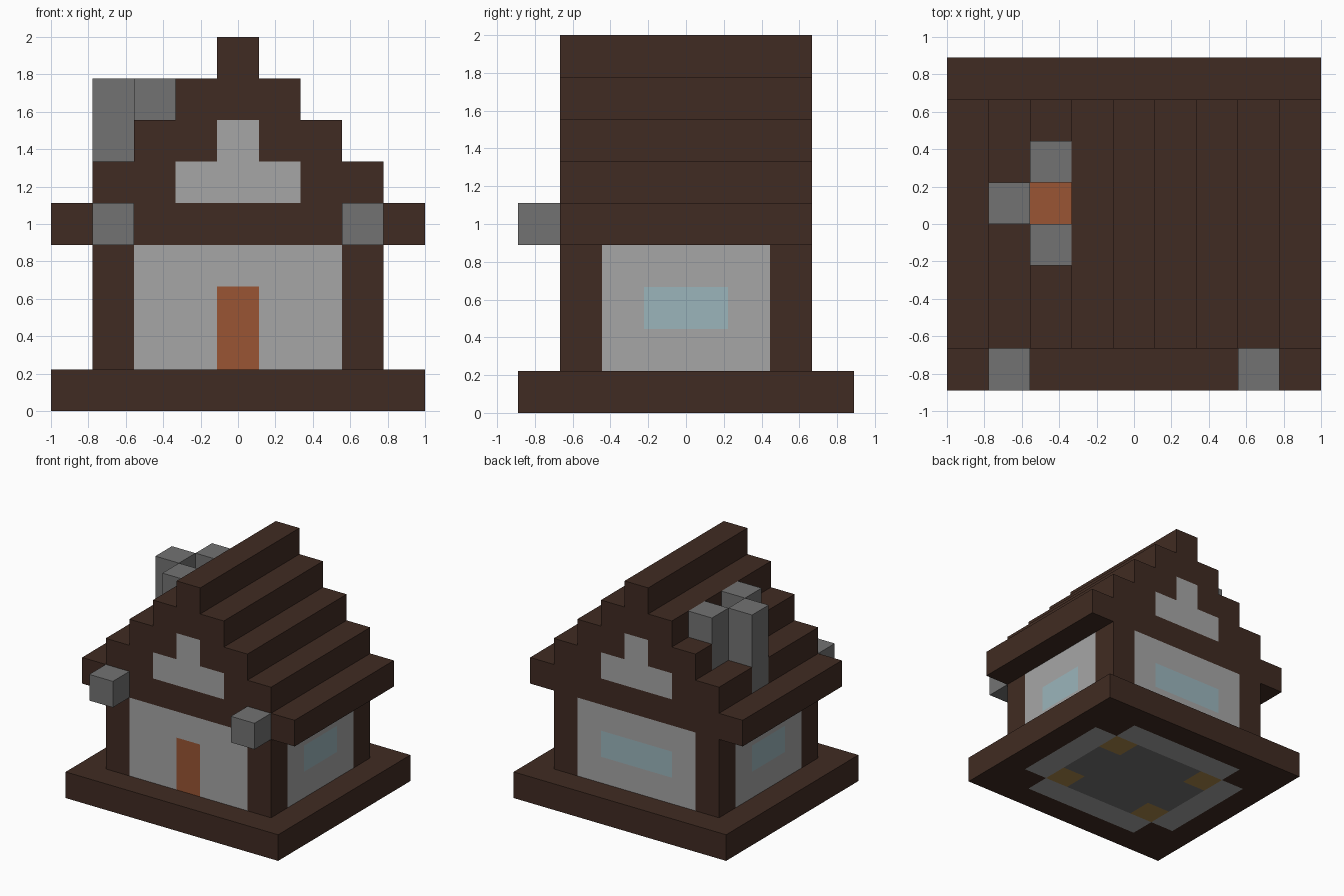
import bpy
import bmesh
from mathutils import Vector

U = 2 / 9  # edge of one building cell

cube = bpy.data.objects.get("Cube")
if cube:
    bpy.data.objects.remove(cube, do_unlink=True)


def make_material(name, rgb):
    mat = bpy.data.materials.new(name)
    mat.use_nodes = True
    mat.diffuse_color = (*rgb, 1)
    mat.node_tree.nodes["Principled BSDF"].inputs["Base Color"].default_value = (*rgb, 1)
    return mat


MATS = {
    "timber": make_material("dark timber", (0.051, 0.024, 0.016)),
    "wall": make_material("light plaster", (0.381, 0.381, 0.381)),
    "stone": make_material("grey stone", (0.171, 0.171, 0.171)),
    "orange": make_material("orange wood", (0.319, 0.089, 0.033)),
    "glass": make_material("pale blue glass", (0.327, 0.46, 0.50)),
    "gold": make_material("golden plank", (0.41, 0.25, 0.07)),
}


def block(name, x, y, z, paint):
    """Box given by (low, high) cell ranges, cut along cells; paint(c, n) picks each face's colour."""
    spans = (x, y, z)
    bm = bmesh.new()
    bmesh.ops.create_cube(bm, size=1)
    for v in bm.verts:
        v.co = Vector([s[0] if c < 0 else s[1] for c, s in zip(v.co, spans)])
    for axis, (lo, hi) in enumerate(spans):
        normal = Vector((0, 0, 0))
        normal[axis] = 1
        for step in range(1, round(hi - lo)):
            bmesh.ops.bisect_plane(bm, geom=bm.verts[:] + bm.edges[:] + bm.faces[:],
                                   plane_co=normal * (lo + step), plane_no=normal)
    bm.normal_update()
    mesh = bpy.data.meshes.new(name)
    slots = []
    for f in bm.faces:
        colour = paint(f.calc_center_median(), f.normal)
        if colour not in slots:
            slots.append(colour)
            mesh.materials.append(MATS[colour])
        f.material_index = slots.index(colour)
    bmesh.ops.scale(bm, vec=(U, U, U), verts=bm.verts)
    bm.to_mesh(mesh)
    bm.free()
    obj = bpy.data.objects.new(name, mesh)
    bpy.context.scene.collection.objects.link(obj)
    return obj


def plain(colour):
    return lambda c, n: colour


# Base: timber slab, with the floor pattern showing underneath
def paint_base(c, n):
    ax, ay = abs(c.x), abs(c.y)
    if n.z > -0.5 or ax > 3.5 or ay > 3 or (ax > 2.5 and ay > 2):
        return "timber"
    if ax > 2.5 or ay > 2:
        return "wall"
    return "gold" if ax > 1.5 and ay > 1 else "stone"


block("base", (-4.5, 4.5), (-4, 4), (0, 1), paint_base)


# House body: corner posts, plaster walls, door and windows
def paint_body(c, n):
    window_row = 2 < c.z < 3
    if abs(n.z) > 0.5:
        return "timber"
    if abs(n.y) > 0.5:
        if abs(c.x) > 2.5:
            return "timber"
        if n.y < 0:
            return "orange" if abs(c.x) < 0.5 and c.z < 3 else "wall"
        return "glass" if abs(c.x) < 1.5 and window_row else "wall"
    if abs(c.y) > 2:
        return "timber"
    return "glass" if abs(c.y) < 1 and window_row else "wall"


block("house_body", (-3.5, 3.5), (-3, 3), (1, 4), paint_body)


# Stepped roof with plaster gables and the hearth at the foot of the flue
def paint_roof(c, n):
    if abs(n.y) > 0.5 and 5 < c.z < 7 and abs(c.x) < 6.5 - int(c.z):
        return "wall"
    if 0 < c.y < 1 and 5 < c.z <= 6:
        if n.x < -0.5:
            return "stone"
        if n.z > 0.5 and -2.5 < c.x < -1.5:
            return "orange"
    return "timber"


for level in range(4, 9):
    half = 8.5 - level
    left = -1.5 if level == 6 else -half  # this course leaves room for the flue
    block(f"roof_course_{level - 3}", (left, half), (-3, 3), (level, level + 1), paint_roof)
block("roof_edge_front", (-2.5, -1.5), (-3, -1), (6, 7), plain("timber"))
block("roof_edge_back", (-2.5, -1.5), (2, 3), (6, 7), plain("timber"))

# Chimney: three stone stacks around the open flue
block("chimney_outer", (-3.5, -2.5), (0, 1), (6, 8), plain("stone"))
block("chimney_front", (-2.5, -1.5), (-1, 0), (6, 8), plain("stone"))
block("chimney_back", (-2.5, -1.5), (1, 2), (6, 8), plain("stone"))

# Stone blocks hung on the front corners
for side, x in (("left", 2.5), ("right", -3.5)):
    block(f"front_block_{side}", (x, x + 1), (-4, -3), (4, 5), plain("stone"))
